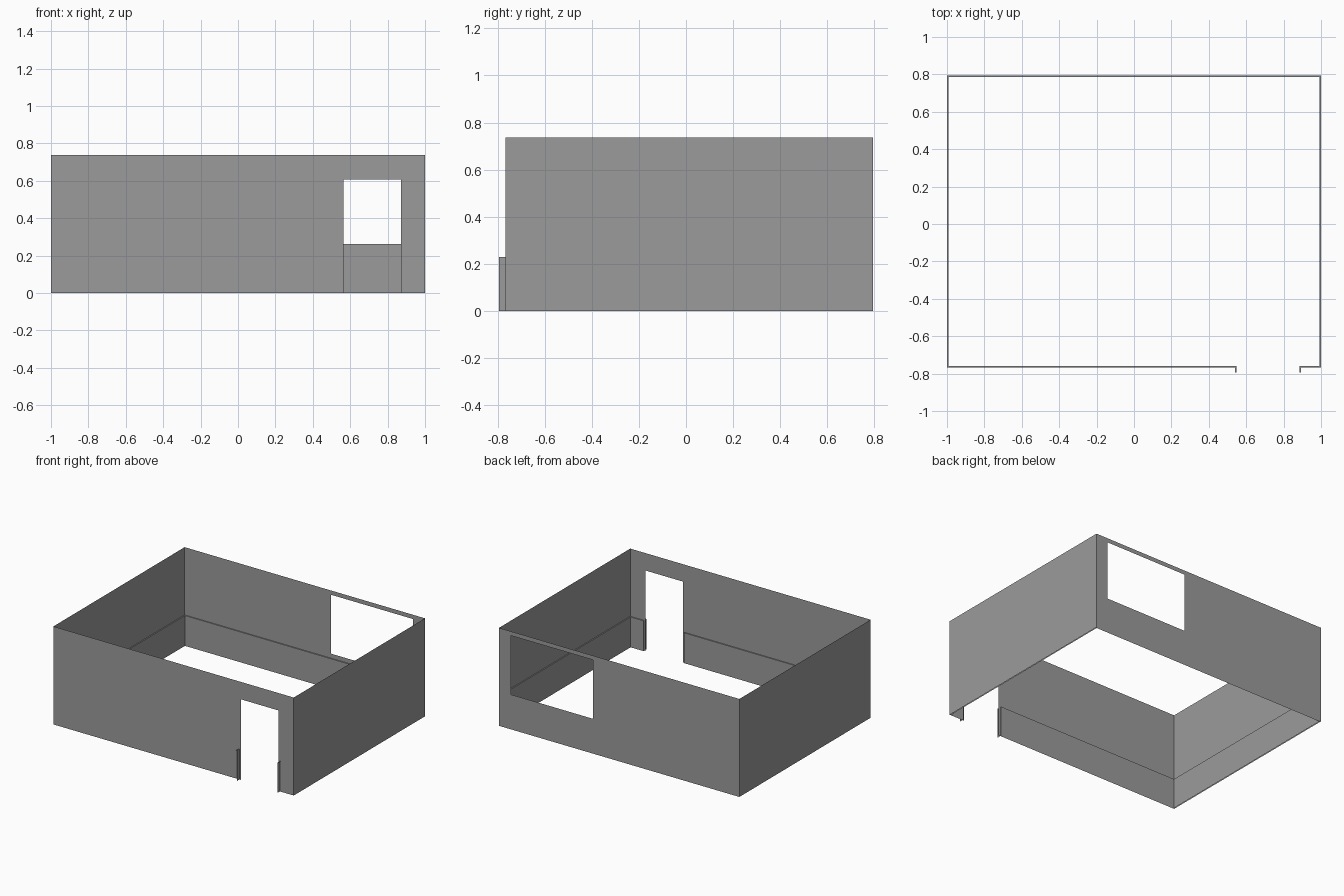
import bpy, bmesh

if "Cube" in bpy.data.objects:
    bpy.data.objects.remove(bpy.data.objects["Cube"])

H = 0.737                    # wall height
YF, YB = -0.766, 0.794       # front and back wall planes
DX0, DX1, DZ = 0.563, 0.872, 0.606             # doorway
WX0, WX1, WZ0, WZ1 = 0.217, 0.902, 0.262, 0.705  # window
SH, ST = 0.228, 0.008        # skirting height and thickness
SX0, SX1 = 0.548, 0.885      # where the skirting stops beside the doorway

grey = bpy.data.materials.new("dark_grey")
grey.diffuse_color = (0.33, 0.33, 0.33, 1)
grey.use_nodes = True
grey.node_tree.nodes["Principled BSDF"].inputs["Base Color"].default_value = grey.diffuse_color


def make(name, quads):
    """Build a flat-faced object from quads given as corner tuples."""
    bm = bmesh.new()
    for q in quads:
        bm.faces.new([bm.verts.new(p) for p in q])
    bmesh.ops.remove_doubles(bm, verts=bm.verts, dist=1e-5)
    me = bpy.data.meshes.new(name)
    bm.to_mesh(me)
    bm.free()
    me.materials.append(grey)
    ob = bpy.data.objects.new(name, me)
    bpy.context.collection.objects.link(ob)
    return ob


def wall(a, b, z0=0.0, z1=H):
    return [(*a, z0), (*b, z0), (*b, z1), (*a, z1)]


# Front wall with the doorway
make("front_wall", [
    wall((-1, YF), (DX0, YF)),
    wall((DX0, YF), (DX1, YF), DZ, H),
    wall((DX1, YF), (1, YF)),
])

# Back wall with the window
make("back_wall", [
    wall((1, YB), (WX1, YB)),
    wall((WX1, YB), (WX0, YB), 0, WZ0),
    wall((WX1, YB), (WX0, YB), WZ1, H),
    wall((WX0, YB), (-1, YB)),
])

# Side walls
make("left_wall", [wall((-1, YB), (-1, YF))])
make("right_wall", [wall((1, YF), (1, YB))])

# Skirting: inner face and thin top ledge, turning out beside the doorway
YE = -0.795
outer = [(SX0 - ST, YE), (SX0 - ST, YF), (-1, YF), (-1, YB),
         (1, YB), (1, YF), (SX1 + ST, YF), (SX1 + ST, YE)]
inner = [(SX0, YE), (SX0, YF + ST), (-1 + ST, YF + ST), (-1 + ST, YB - ST),
         (1 - ST, YB - ST), (1 - ST, YF + ST), (SX1, YF + ST), (SX1, YE)]
quads = []
for i in range(len(inner) - 1):
    quads.append(wall(inner[i], inner[i + 1], 0, SH))
    quads.append([(*p, SH) for p in (inner[i], inner[i + 1], outer[i + 1], outer[i])])
make("skirting", quads)
